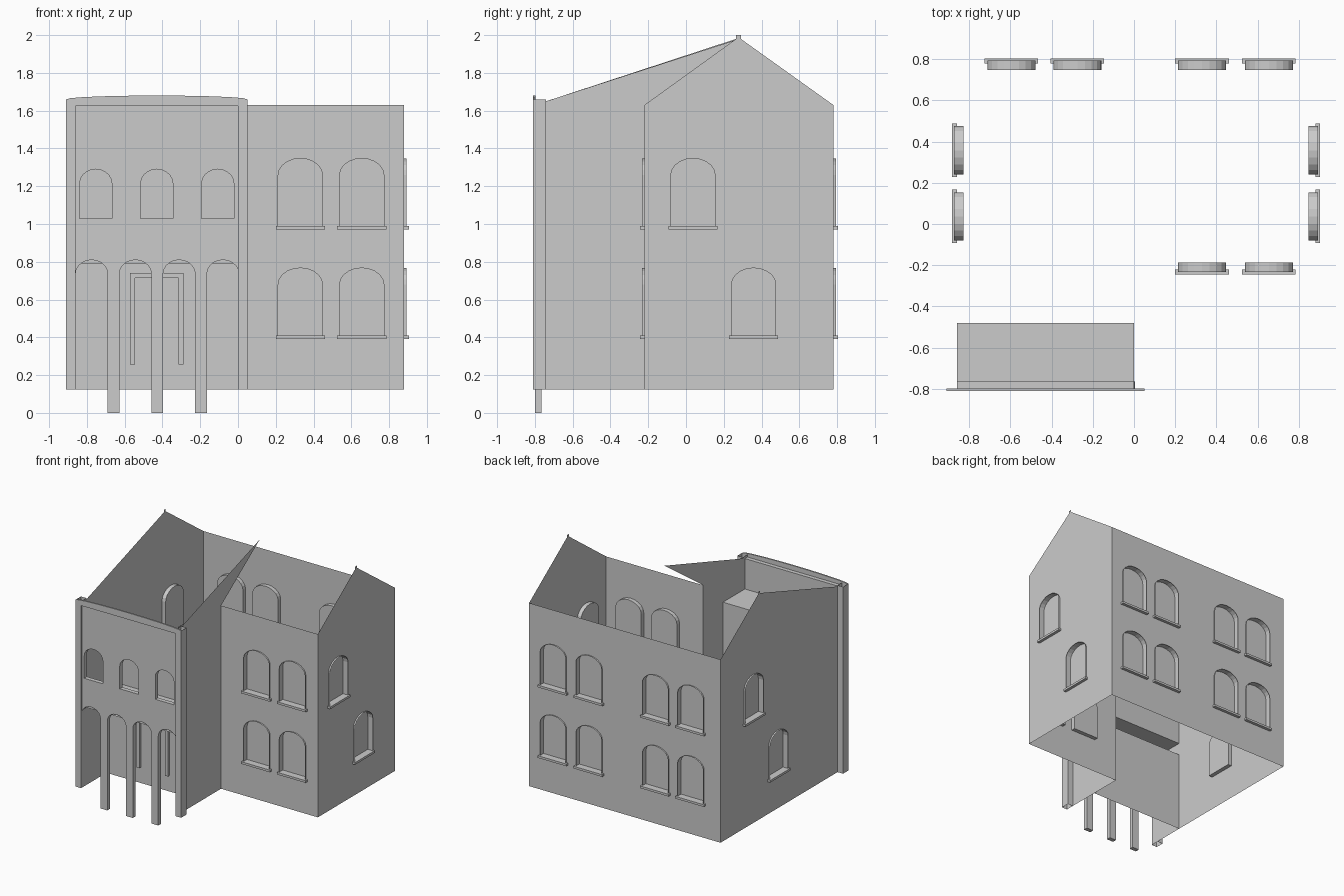
import bpy, bmesh, math
from mathutils import Vector

if "Cube" in bpy.data.objects:
    bpy.data.objects.remove(bpy.data.objects["Cube"])

BASE, EAVE = 0.125, 1.63


def point(axis, a, off, z):
    return Vector((off, a, z)) if axis == 'x' else Vector((a, off, z))


def finish(name, bm):
    bmesh.ops.recalc_face_normals(bm, faces=bm.faces[:])
    mesh = bpy.data.meshes.new(name)
    bm.to_mesh(mesh)
    bm.free()
    ob = bpy.data.objects.new(name, mesh)
    bpy.context.collection.objects.link(ob)
    return ob


def panel(name, loops, axis, off, depth=0.0):
    """Flat vertical sheet; first loop is the outline, the others are holes."""
    bm = bmesh.new()
    for loop in loops:
        vs = [bm.verts.new(point(axis, a, off, z)) for a, z in loop]
        for i, v in enumerate(vs):
            bm.edges.new((v, vs[(i + 1) % len(vs)]))
    n = Vector((1, 0, 0)) if axis == 'x' else Vector((0, 1, 0))
    bmesh.ops.triangle_fill(bm, edges=bm.edges[:], use_beauty=True, normal=n)
    if depth:
        r = bmesh.ops.extrude_face_region(bm, geom=bm.faces[:], use_keep_orig=True)
        vs = [g for g in r['geom'] if isinstance(g, bmesh.types.BMVert)]
        bmesh.ops.translate(bm, verts=vs, vec=n * depth)
    return finish(name, bm)


def box(name, x0, x1, y0, y1, z0, z1, capped=True):
    bm = bmesh.new()
    bmesh.ops.create_cube(bm, size=1)
    for v in bm.verts:
        v.co = Vector((x1 if v.co.x > 0 else x0,
                       y1 if v.co.y > 0 else y0,
                       z1 if v.co.z > 0 else z0))
    if not capped:
        ends = [f for f in bm.faces if abs(f.normal.z) > 0.5]
        bmesh.ops.delete(bm, geom=ends, context='FACES_ONLY')
    return finish(name, bm)


def deck(name, z):
    bm = bmesh.new()
    bm.faces.new([bm.verts.new((x, y, z)) for x, y in
                  ((-.86, -.79), (0, -.79), (0, -.48), (-.86, -.48))])
    return finish(name, bm)


def rect(a0, a1, z0, z1):
    return [(a0, z0), (a1, z0), (a1, z1), (a0, z1)]


def arc(c, half, spring, top, n=10):
    """Arch curve running from left springing to right springing."""
    return [(c - half * math.cos(math.pi * i / n),
             spring + (top - spring) * math.sin(math.pi * i / n)) for i in range(n + 1)]


def arch(c, half, z0, spring, top):
    return [(c - half, z0)] + arc(c, half, spring, top) + [(c + half, z0)]


def window(name, axis, c, z, off, out):
    """Recessed arched window with a sill; returns the hole outline."""
    loop = arch(c, 0.117, z, z + 0.27, z + 0.357)
    bm = bmesh.new()
    front = [bm.verts.new(point(axis, a, off + out * 0.013, b)) for a, b in loop]
    back = [bm.verts.new(point(axis, a, off - out * 0.033, b)) for a, b in loop]
    for i in range(len(loop)):
        j = (i + 1) % len(loop)
        bm.faces.new((front[i], front[j], back[j], back[i]))
    bm.faces.new(back)
    finish(name, bm)
    lo, hi = sorted((off, off + out * 0.024))
    if axis == 'y':
        box(name + "_sill", c - .13, c + .13, lo, hi, z - .018, z)
    else:
        box(name + "_sill", lo, hi, c - .13, c + .13, z - .018, z)
    return loop


def wall(name, outline, axis, off, out, wins):
    holes = [window(f"{name}_window_{i}", axis, c, z, off, out)
             for i, (c, z) in enumerate(wins)]
    panel(name, [outline] + holes, axis, off)


# main block walls, open at top and bottom
LOW, HIGH = 0.41, 0.99
wall("front_wall", rect(0, .88, BASE, EAVE), 'y', -.22, -1,
     [(c, z) for c in (.33, .655) for z in (LOW, HIGH)])
wall("back_wall", rect(-.86, .88, BASE, EAVE), 'y', .78, 1,
     [(c, z) for c in (-.595, -.275, .33, .655) for z in (LOW, HIGH)])
peak = [(.78, BASE), (.78, EAVE), (.29, 1.98), (.29, 2.0), (.265, 2.0), (.265, 1.98)]
wall("right_gable", [(-.22, BASE)] + peak + [(-.22, EAVE)], 'x', .88, 1,
     [(.037, HIGH), (.358, LOW)])
wall("left_gable", [(-.74, BASE)] + peak + [(-.74, 1.65)], 'x', -.86, -1,
     [(.358, HIGH), (.037, LOW)])

# wing side wall, running up to a point over the main block
panel("wing_side_wall", [[(-.74, BASE), (-.22, BASE), (-.22, EAVE), (.28, 1.98),
                          (-.74, 1.65)]], 'x', 0.0)

# arcaded facade: four arches below on slim piers, three openings above
outline = [(0, 1.64), (-.86, 1.64)]
for i in range(4):
    c = -.775 + i * 0.2317
    outline += arc(c, 0.085, .735, .81)
    if i < 3:
        outline += [(c + .085, 0), (c + .1467, 0)]
uppers = [arch(c, .085, 1.03, 1.215, 1.29) for c in (-.753, -.43, -.107)]
panel("arcade_facade", [outline] + uppers, 'y', -.80, .035)

# corner pilasters and gently curved cornice
for side, x in (("left", -.91), ("right", 0.0)):
    box(side + "_pilaster", x, x + .05, -.81, -.74, BASE, 1.66, capped=False)
panel("cornice", [[(-.91, 1.625)] + arc(-.43, .48, 1.66, 1.68) + [(.05, 1.625)]],
      'y', -.81, .012)

# porch and loggia behind the facade
panel("porch_back_wall", [rect(-.86, 0, BASE, .79)], 'y', -.48)
panel("loggia_back_wall", [rect(-.86, 0, .89, 1.39)], 'y', -.48)
deck("porch_ceiling", .79)
deck("loggia_floor", .89)
deck("loggia_ceiling", 1.39)

# door surround
panel("door_frame", [[(-.572, .255), (-.572, .74), (-.288, .74), (-.288, .255),
                      (-.314, .255), (-.314, .715), (-.546, .715), (-.546, .255)]],
      'y', -.50, .02)
